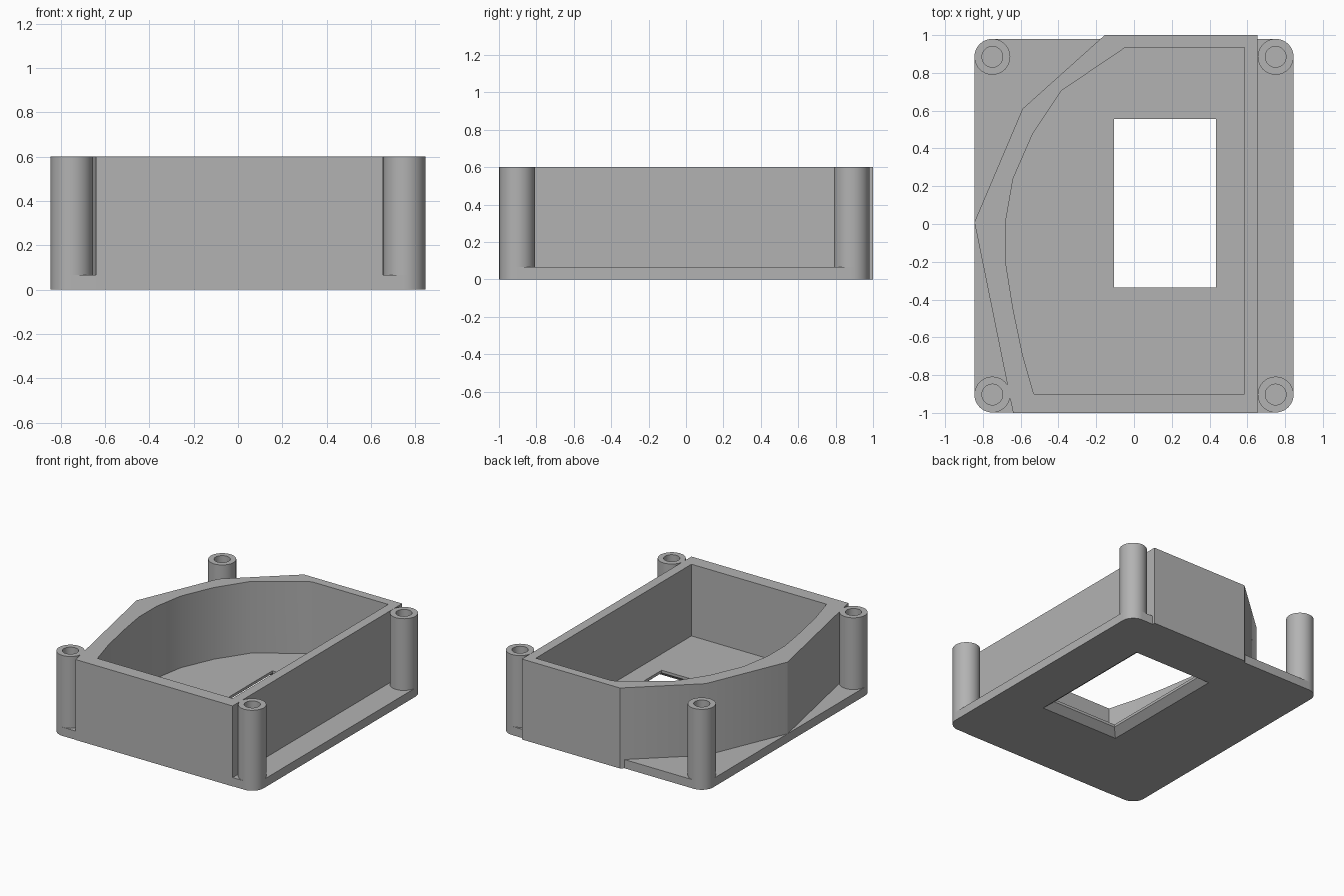
import bpy, bmesh
from math import sin, cos, pi, radians

cube = bpy.data.objects.get("Cube")
if cube:
    bpy.data.objects.remove(cube, do_unlink=True)

# Single grey plastic
grey = bpy.data.materials.new("grey plastic")
grey.use_nodes = True
colour = (0.45, 0.45, 0.45, 1)
grey.diffuse_color = colour
grey.node_tree.nodes["Principled BSDF"].inputs["Base Color"].default_value = colour

HEIGHT, FLOOR = 0.6, 0.065
POST_X, FRONT_Y, BACK_Y, POST_R, BORE_R = 0.75, -0.903, 0.885, 0.095, 0.055


def loft(name, layers):
    """Closed solid through counter-clockwise outlines, given as (outline, z)."""
    bm = bmesh.new()
    rings = [[bm.verts.new((x, y, z)) for x, y in pts] for pts, z in layers]
    for low, high in zip(rings, rings[1:]):
        n = len(low)
        for i in range(n):
            j = (i + 1) % n
            bm.faces.new((low[i], low[j], high[j], high[i]))
    bm.faces.new(rings[0][::-1])
    bm.faces.new(rings[-1])
    mesh = bpy.data.meshes.new(name)
    bm.to_mesh(mesh)
    bm.free()
    obj = bpy.data.objects.new(name, mesh)
    bpy.context.collection.objects.link(obj)
    mesh.materials.append(grey)
    return obj


def activate(obj):
    bpy.ops.object.select_all(action='DESELECT')
    obj.select_set(True)
    bpy.context.view_layer.objects.active = obj


def cut(obj, cutter):
    mod = obj.modifiers.new("cut", 'BOOLEAN')
    mod.operation, mod.solver, mod.object = 'DIFFERENCE', 'EXACT', cutter
    activate(obj)
    bpy.ops.object.modifier_apply(modifier=mod.name)
    bpy.data.objects.remove(cutter, do_unlink=True)


def smooth(obj):
    activate(obj)
    bpy.ops.object.shade_smooth_by_angle(angle=radians(30))


def arc(cx, cy, r, start, sweep, n):
    return [(cx + r * cos(start + sweep * i / n), cy + r * sin(start + sweep * i / n))
            for i in range(n + 1)]


def circle(cx, cy, r, n=40):
    return arc(cx, cy, r, 0, 2 * pi, n)[:-1]


def window(grow):
    x0, x1, y0, y1 = -0.105 - grow, 0.435 + grow, -0.335 - grow, 0.555 + grow
    return [(x0, y0), (x1, y0), (x1, y1), (x0, y1)]


# Base plate with rounded corners
corners = [(POST_X, BACK_Y), (-POST_X, BACK_Y), (-POST_X, FRONT_Y), (POST_X, FRONT_Y)]
outline = []
for k, (cx, cy) in enumerate(corners):
    outline += arc(cx, cy, POST_R, k * pi / 2, pi / 2, 10)
plate = loft("base_plate", [(outline, 0), (outline, FLOOR)])

# Window opening, flared towards the underside
cut(plate, loft("window_cutter", [(window(0.11), -0.045), (window(0), 0.045), (window(0), 0.2)]))
smooth(plate)

# Tall wall with one bulging side, hollowed out by a curved cavity
outer = [(-0.64, -1), (0.655, -1), (0.655, 1), (-0.155, 1), (-0.59, 0.61), (-0.845, 0.01)]
inner = [(-0.53, -0.9), (0.585, -0.9), (0.585, 0.935), (-0.045, 0.935), (-0.385, 0.705),
         (-0.535, 0.48), (-0.64, 0.24), (-0.68, 0.01), (-0.68, -0.2), (-0.64, -0.45),
         (-0.59, -0.69)]
wall = loft("enclosure_wall", [(outer, 0), (outer, HEIGHT)])
cut(wall, loft("cavity_cutter", [(inner, -0.1), (inner, HEIGHT + 0.1)]))
smooth(wall)

# Corner screw posts with blind bores
names = ["back_left_post", "back_right_post", "front_right_post", "front_left_post"]
for name, (cx, cy) in zip(names, corners):
    ring, bore = circle(cx, cy, POST_R), circle(cx, cy, BORE_R)
    post = loft(name, [(ring, FLOOR), (ring, HEIGHT)])
    cut(post, loft("bore_cutter", [(bore, FLOOR + 0.01), (bore, HEIGHT + 0.1)]))
    smooth(post)
